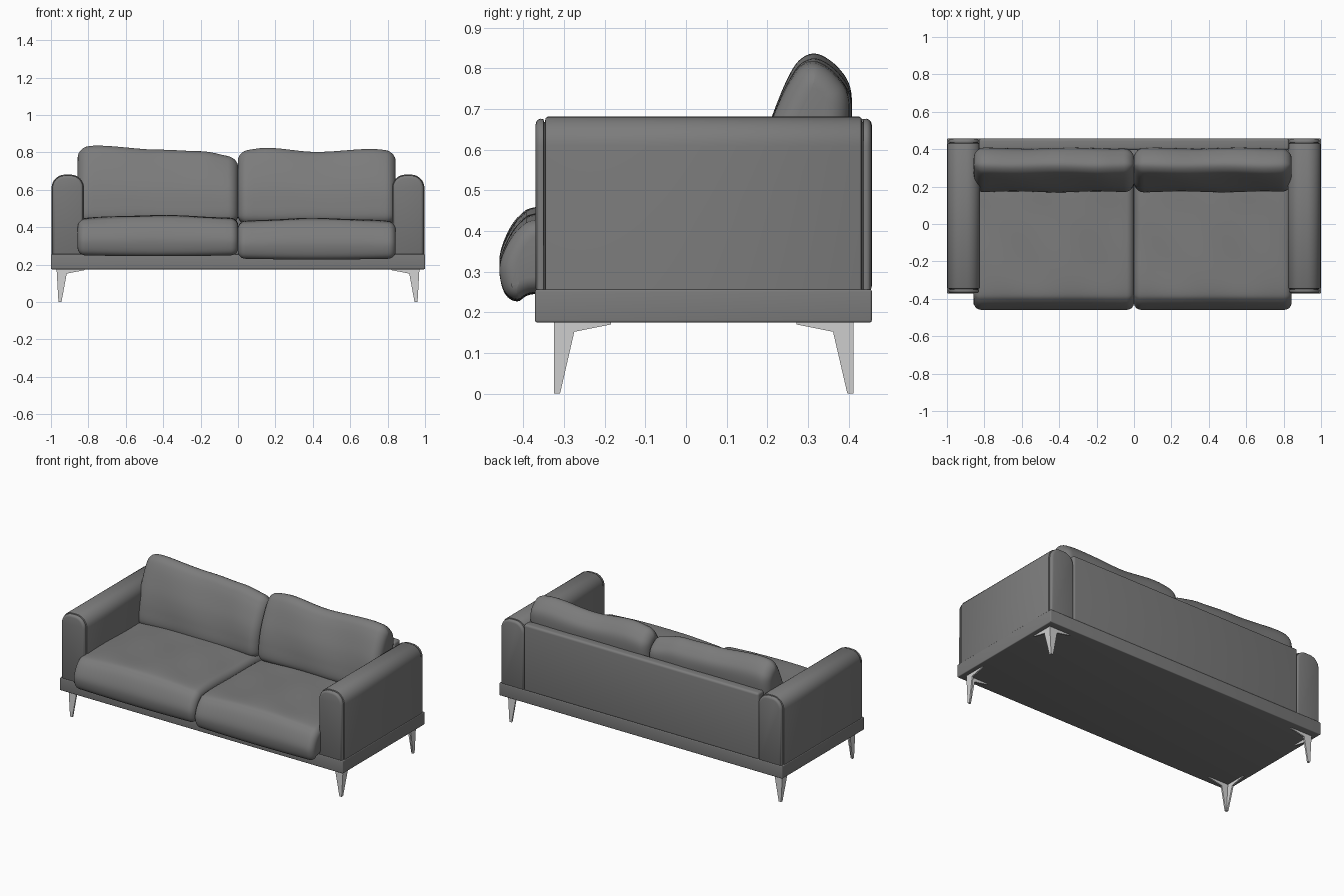
import bpy, bmesh, math
from mathutils import Vector

if "Cube" in bpy.data.objects:
    bpy.data.objects.remove(bpy.data.objects["Cube"])


def material(name, v):
    m = bpy.data.materials.new(name)
    m.diffuse_color = (v, v, v, 1)
    m.use_nodes = True
    m.node_tree.nodes["Principled BSDF"].inputs["Base Color"].default_value = m.diffuse_color
    return m


FABRIC = material("grey_fabric", 0.20)
METAL = material("light_metal", 0.65)


def finish(name, bm, mat, angle=40):
    bmesh.ops.recalc_face_normals(bm, faces=bm.faces)
    me = bpy.data.meshes.new(name)
    bm.to_mesh(me)
    bm.free()
    ob = bpy.data.objects.new(name, me)
    bpy.context.collection.objects.link(ob)
    me.materials.append(mat)
    bpy.ops.object.select_all(action='DESELECT')
    ob.select_set(True)
    bpy.context.view_layer.objects.active = ob
    bpy.ops.object.shade_smooth_by_angle(angle=math.radians(angle))
    return ob


def smooth_loop(pts, n=6):
    # closed Catmull-Rom curve through the points
    out, c = [], len(pts)
    for i in range(c):
        p0, p1, p2, p3 = (Vector(pts[(i + k - 1) % c]) for k in range(4))
        for j in range(n):
            t = j / n
            out.append(0.5 * (2 * p1 + (p2 - p0) * t + (2 * p0 - 5 * p1 + 4 * p2 - p3) * t * t
                              + (3 * p1 - p0 - 3 * p2 + p3) * t ** 3))
    return out


def loft(name, prof, stations, axis, shape=None):
    # sweep a counter-clockwise profile along an axis; each station is (position, inset)
    prof = [Vector(p) for p in prof]
    c = len(prof)
    normals = []
    for i in range(c):
        t = (prof[(i + 1) % c] - prof[i - 1]).normalized()
        normals.append(Vector((t.y, -t.x)))
    bm = bmesh.new()
    rings = []
    for pos, inset in stations:
        ring = []
        for p, nrm in zip(prof, normals):
            q = p - nrm * inset
            co = Vector((pos, q.x, q.y)) if axis == 'x' else Vector((q.x, pos, q.y))
            ring.append(bm.verts.new(shape(co) if shape else co))
        rings.append(ring)
    for a, b in zip(rings, rings[1:]):
        for i in range(c):
            j = (i + 1) % c
            bm.faces.new((a[i], a[j], b[j], b[i]))
    bm.faces.new(rings[0])
    bm.faces.new(rings[-1])
    return finish(name, bm, FABRIC)


def round_stations(x0, x1, r, n=24):
    end = []
    for k in range(8):
        a = math.pi / 2 * k / 7
        end.append((r * (1 - math.cos(a)), r * (1 - math.sin(a))))
    mid = [(x0 + r + (x1 - x0 - 2 * r) * k / n, 0) for k in range(1, n)]
    return [(x0 + d, i) for d, i in end] + mid + [(x1 - d, i) for d, i in reversed(end)]


def box(name, lo, hi, bevel):
    bm = bmesh.new()
    bmesh.ops.create_cube(bm, size=1)
    for v in bm.verts:
        v.co = Vector([(a + b) / 2 + (b - a) * c for a, b, c in zip(lo, hi, v.co)])
    bmesh.ops.bevel(bm, geom=bm.edges[:], offset=bevel, segments=4, profile=0.5, affect='EDGES')
    return finish(name, bm, FABRIC)


def lerp(table, x):
    for (xa, a), (xb, b) in zip(table, table[1:]):
        if x <= xb:
            t = max(0, (x - xa) / (xb - xa))
            t = t * t * (3 - 2 * t)
            return a + (b - a) * t
    return table[-1][1]


# base frame and back rest
box("base_frame", (-1, -0.371, 0.175), (1, 0.457, 0.256), 0.005)
box("back_rest", (-0.83, 0.395, 0.25), (0.83, 0.457, 0.675), 0.014)

# arms: rounded top profile with a seam groove near both ends
for side, label in ((-1, "left"), (1, "right")):
    cx, hw, top, r = side * 0.91, 0.087, 0.681, 0.072
    prof = [(cx - hw, 0.25), (cx + hw, 0.25)]
    for sx, a0 in ((1, 0), (-1, 90)):
        for k in range(9):
            a = math.radians(a0 + 90 * k / 8)
            prof.append((cx + sx * (hw - r) + r * math.cos(a), top - r + r * math.sin(a)))
    end = [(0, 0.02), (0.002, 0.012), (0.007, 0.007), (0.012, 0.005), (0.019, 0.006),
           (0.021, 0.013), (0.023, 0.013), (0.025, 0.003), (0.030, 0)]
    loft(label + "_arm", prof, [(-0.370 + d, i) for d, i in end]
         + [(0.456 - d, i) for d, i in reversed(end)], 'y')

# seat cushions with a drooping front nose
seat_prof = smooth_loop([(-0.37, 0.250), (-0.415, 0.232), (-0.447, 0.253), (-0.459, 0.31),
                         (-0.443, 0.365), (-0.41, 0.412), (-0.36, 0.434), (-0.2, 0.437),
                         (0.05, 0.435), (0.26, 0.425), (0.32, 0.36), (0.28, 0.27),
                         (0.05, 0.25), (-0.2, 0.25)][::-1])


def seat_shape(x0, x1, top, bottom):
    def f(co):
        w = min(1, max(0, (co.z - 0.24) / 0.19))
        t = (co.x - x0) / (x1 - x0)
        crown = 0.018 * math.sin(math.pi * t)
        ripple = 0.003 * math.sin(17 * co.x + 6 * co.y) * math.sin(11 * co.y + 1)
        co.z += w * (top + crown + ripple) + (1 - w) * (bottom - 0.3 * crown)
        return co
    return f


# back cushions leaning on the back rest, with wavy top edges
back_prof = smooth_loop([(0.175, 0.45), (0.178, 0.54), (0.195, 0.63), (0.222, 0.71),
                         (0.255, 0.785), (0.285, 0.825), (0.325, 0.835), (0.375, 0.80),
                         (0.404, 0.74), (0.398, 0.62), (0.38, 0.50), (0.31, 0.42),
                         (0.22, 0.415)][::-1])


def back_shape(table):
    def f(co):
        w = min(1, max(0, (co.z - 0.5) / 0.3))
        co.z += w * lerp(table, co.x)
        co.y += 0.003 * math.sin(14 * co.x + 9 * co.z)
        return co
    return f


for label, x0, x1, top, bottom, waves in (
        ("left", -0.857, 0.001, 0.008, 0.018,
         [(-0.86, -0.01), (-0.76, 0.0), (-0.42, -0.022), (-0.2, -0.03), (0, -0.062)]),
        ("right", -0.001, 0.843, -0.008, 0.0,
         [(0, -0.028), (0.15, -0.012), (0.42, -0.034), (0.72, -0.018), (0.85, -0.03)])):
    loft(label + "_seat_cushion", seat_prof, round_stations(x0, x1, 0.04), 'x',
         seat_shape(x0, x1, top, bottom))
    loft(label + "_back_cushion", back_prof, round_stations(x0, x1, 0.055), 'x',
         back_shape(waves))

# legs: two tapered bracket plates meeting at the outer corner
leg_prof = [(0, 0.176), (0.148, 0.176), (0.148, 0.170), (0.053, 0.152), (0.016, 0), (0, 0)]
for sx in (-1, 1):
    for sy in (-1, 1):
        bm = bmesh.new()
        cy = -0.325 if sy < 0 else 0.412
        for along_x in (True, False):
            rings = []
            for d in (0, 0.010):
                ring = []
                for u, z in leg_prof:
                    a, b = (u, d) if along_x else (d, u * 0.95)
                    lean = 0.97 - 0.010 * (1 - z / 0.176)
                    ring.append(bm.verts.new((sx * (lean - a), cy - sy * b, z)))
                rings.append(ring)
            n = len(leg_prof)
            for i in range(n):
                j = (i + 1) % n
                bm.faces.new((rings[0][i], rings[0][j], rings[1][j], rings[1][i]))
            bm.faces.new(rings[0])
            bm.faces.new(rings[1])
        finish(("front" if sy < 0 else "back") + ("_left" if sx < 0 else "_right") + "_leg",
               bm, METAL, 20)
